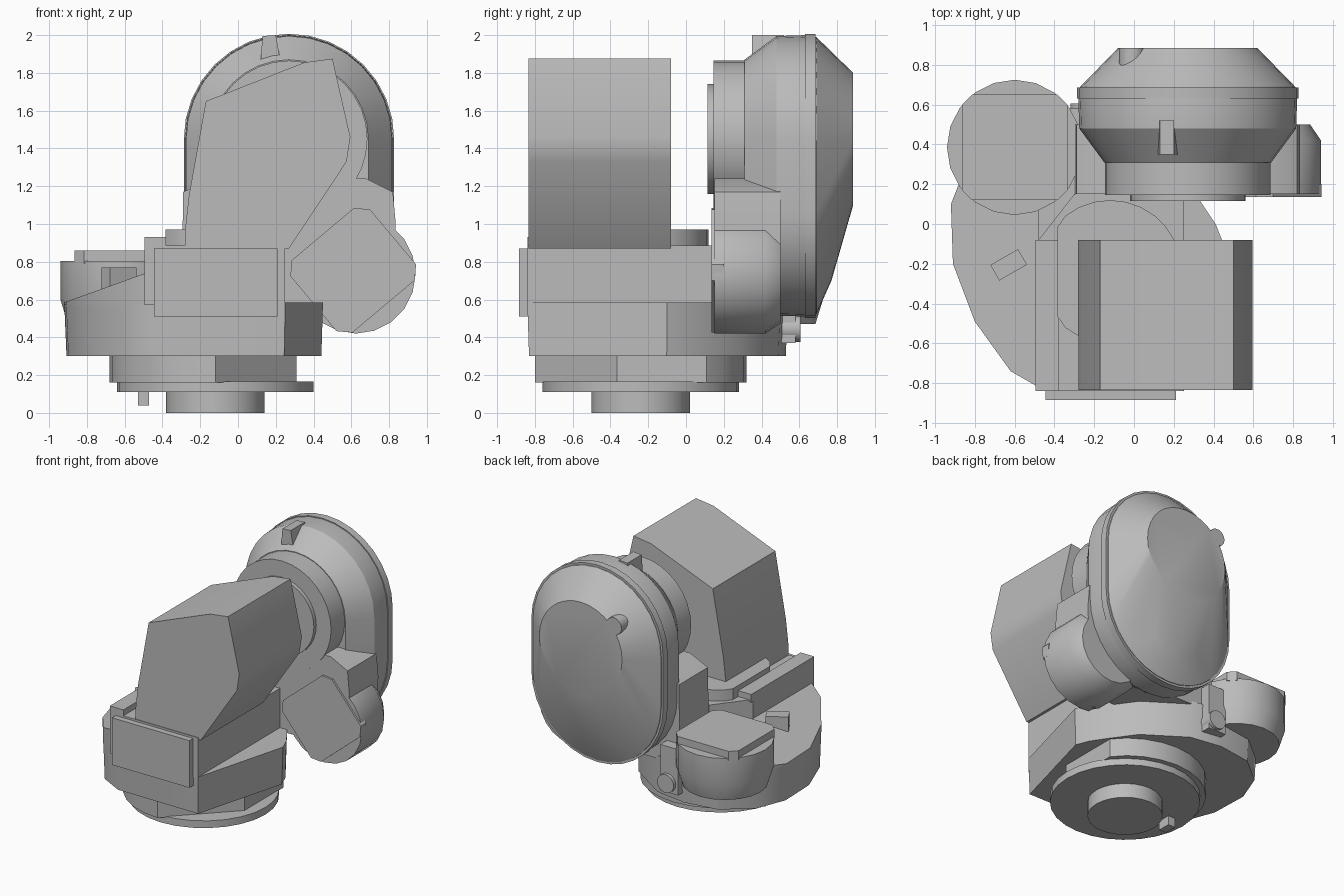
import bpy
import bmesh
from math import cos, sin, pi, radians

cube = bpy.data.objects.get("Cube")
if cube:
    bpy.data.objects.remove(cube)

grey = bpy.data.materials.new("plain_grey")
grey.use_nodes = True
COLOUR = (0.5, 0.5, 0.5, 1)
grey.diffuse_color = COLOUR
grey.node_tree.nodes["Principled BSDF"].inputs["Base Color"].default_value = COLOUR


def hull(name, points, smooth=35):
    """Solid wrapped tightly around a set of points."""
    bm = bmesh.new()
    for p in points:
        bm.verts.new(p)
    res = bmesh.ops.convex_hull(bm, input=bm.verts[:])
    loose = [v for v in bm.verts if not v.link_faces]
    bmesh.ops.delete(bm, geom=loose, context='VERTS')
    bmesh.ops.dissolve_limit(bm, angle_limit=radians(1), verts=bm.verts[:], edges=bm.edges[:])
    bmesh.ops.recalc_face_normals(bm, faces=bm.faces[:])
    mesh = bpy.data.meshes.new(name)
    bm.to_mesh(mesh)
    bm.free()
    mesh.materials.append(grey)
    ob = bpy.data.objects.new(name, mesh)
    bpy.context.collection.objects.link(ob)
    bpy.ops.object.select_all(action='DESELECT')
    ob.select_set(True)
    bpy.context.view_layer.objects.active = ob
    bpy.ops.object.shade_smooth_by_angle(angle=radians(smooth))
    return ob


def layer(outline, h, axis='Z'):
    """Place a flat outline at a height along z, or at a depth along y."""
    return [(a, b, h) if axis == 'Z' else (a, h, b) for a, b in outline]


def prism(name, outline, lo, hi, axis='Z'):
    return hull(name, layer(outline, lo, axis) + layer(outline, hi, axis))


def circle(cx, cy, r, n=28):
    return [(cx + r * cos(2 * pi * i / n), cy + r * sin(2 * pi * i / n)) for i in range(n)]


def rect(x0, x1, y0, y1):
    return [(x0, y0), (x1, y0), (x1, y1), (x0, y1)]


def turned(outline, cx, cy, degrees):
    c, s = cos(radians(degrees)), sin(radians(degrees))
    return [(cx + a * c - b * s, cy + a * s + b * c) for a, b in outline]


def chamfered(hx, hy, c):
    """Rectangle with cut corners, centred on the origin."""
    return [(sx * (hx - dx), sy * (hy - dy)) for sx in (-1, 1) for sy in (-1, 1)
            for dx, dy in ((c, 0), (0, c))]


# Mounting plug, flange and collar share one axis
CX, CY = -0.12, -0.24
prism("mounting_plug", circle(CX, CY, 0.26), 0, 0.12)
prism("mounting_flange", circle(CX, CY, 0.52), 0.11, 0.165)
collar = [(min(x, 0.31), y) for x, y in circle(CX, CY, 0.56)
          if not (x > CX + 0.02 and y < -0.45)]
prism("collar", collar, 0.16, 0.31)
prism("locating_pin", rect(-0.53, -0.47, -0.29, -0.19), 0.04, 0.15)

# Base casting, slightly narrower at the bottom
base = [(-0.44, -0.835), (0.25, -0.84), (0.45, -0.1), (0.41, 0.0), (0.33, 0.12), (0.2, 0.3),
        (-0.1, 0.5), (-0.35, 0.54), (-0.62, 0.5), (-0.83, 0.33), (-0.92, 0.1),
        (-0.91, -0.2), (-0.8, -0.49), (-0.62, -0.74)]
lower = [(CX + (x - CX) * 0.985, CY + (y - CY) * 0.985) for x, y in base]
hull("base_casting", layer(lower, 0.3) + layer(base, 0.585), 30)

# Sloping shoulder on the side of the base
side = [p for p in base if p[0] < -0.5] + [(-0.48, -0.82), (-0.48, 0.4)]
hull("sloping_shoulder", layer(side, 0.57) +
     [(x, y, 0.585 + 0.36 * (x + 0.92)) for x, y in side], 30)
prism("shoulder_lug", turned(rect(-0.08, 0.08, -0.045, 0.045), -0.63, -0.205, 30), 0.6, 0.77)

# Upper block with front plate, side rail and turning plate
prism("upper_block", [(-0.495, -0.84), (0.25, -0.84), (0.25, 0.15), (-0.3, 0.15),
                      (-0.35, 0.05), (-0.495, -0.1)], 0.57, 0.885)
prism("front_plate", rect(-0.445, 0.21, 0.51, 0.87), -0.885, -0.83, 'Y')
prism("side_rail", rect(-0.495, -0.38, -0.84, -0.08), 0.87, 0.93)
prism("turning_plate", [(max(-0.385, min(x, 0.24)), y) for x, y in circle(CX, CY, 0.36)],
      0.87, 0.97)

# Tall angular head
head = [(-0.28, 0.87), (-0.28, 0.97), (-0.26, 1.15), (-0.17, 1.65), (0.35, 1.855), (0.5, 1.875),
        (0.595, 1.46), (0.575, 1.33), (0.27, 0.87)]
prism("head", head, -0.835, -0.08, 'Y')

# Arm housing, wrapped around a stack of round outlines
AX, AZ = 0.27, 1.45


def capsule(r, low):
    return circle(AX, AZ, r, 32) + circle(AX, low, r, 32)


arm = layer(capsule(0.42, 1.05), 0.31, 'Y')
for depth, r in ((0.48, 0.545), (0.63, 0.55), (0.69, 0.54)):
    arm += layer(capsule(r, 1.06), depth, 'Y')
arm += layer(circle(AX, 1.0, 0.3), 0.77, 'Y') + layer(circle(AX, AZ, 0.35, 32), 0.885, 'Y')
hull("arm_housing", arm, 32)
prism("arm_seam_band", capsule(0.557, 1.06), 0.63, 0.685, 'Y')
prism("arm_ring", circle(AX, AZ, 0.415, 32), 0.145, 0.4, 'Y')
prism("arm_bearing", circle(AX, AZ, 0.29, 32), 0.115, 0.16, 'Y')
prism("arm_tab", [(0.12, 1.87), (0.22, 1.89), (0.2, 2.0), (0.13, 1.995)], 0.35, 0.52, 'Y')
prism("arm_rear_pin", circle(-0.01, 1.69, 0.065, 16), 0.7, 0.885, 'Y')

# Shoulder block carrying the arm
block = [(-0.3, 0.56), (0.6, 0.56), (0.83, 0.8), (0.835, 1.0), (0.82, 1.17), (0.68, 1.24),
         (-0.14, 1.24), (-0.29, 1.17)]
prism("arm_block", block, 0.15, 0.5, 'Y')

# Two motors of the same kind: one upright, one facing forward
MX, MY = -0.6, 0.385
hull("base_motor", layer(circle(MX, MY, 0.3, 20), 0.47) +
     layer(circle(MX, MY, 0.34, 20), 0.6) + layer(circle(MX, MY, 0.34, 20), 0.805))
prism("base_motor_cap", turned(chamfered(0.265, 0.265, 0.05), MX, MY, 0), 0.79, 0.86)

MX, MZ = 0.625, 0.735
hull("arm_motor", layer(circle(MX, MZ, 0.315, 20), 0.15, 'Y') +
     layer(circle(MX, MZ, 0.315, 20), 0.42, 'Y') + layer(circle(MX, MZ, 0.26, 20), 0.5, 'Y'))
prism("arm_motor_cap", turned(chamfered(0.275, 0.25, 0.06), MX - 0.015, MZ + 0.02, 40),
      0.135, 0.2, 'Y')

# Cable socket behind the base
prism("socket_box", rect(-0.34, -0.19, 0.4, 0.58), 0.37, 0.72)
prism("socket_plug", circle(-0.25, 0.445, 0.07, 16), 0.5, 0.605, 'Y')
